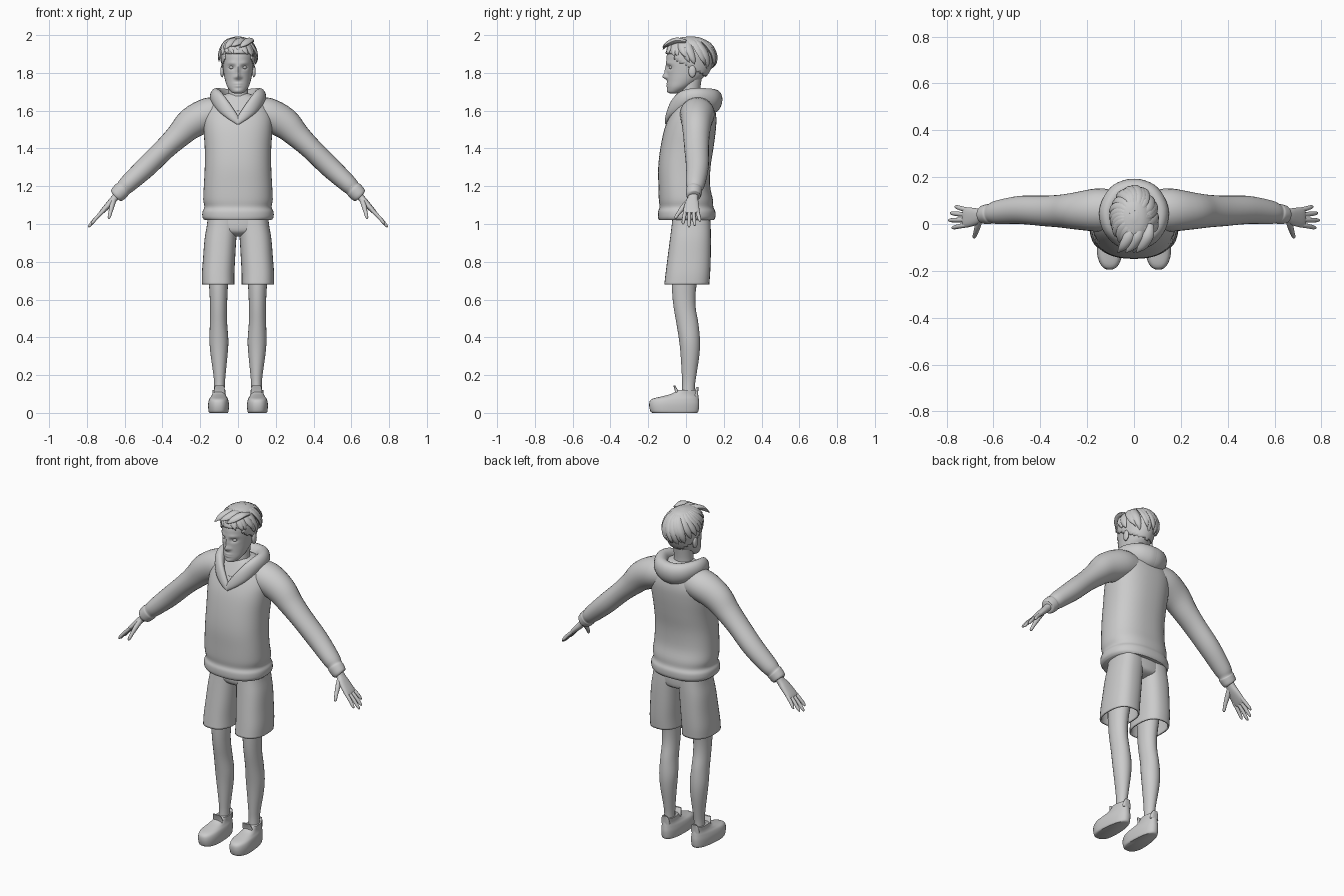
import bpy, bmesh, math, random
from mathutils import Vector

random.seed(4)
grey = bpy.data.materials.new("plain_grey")
grey.diffuse_color = (0.6, 0.6, 0.6, 1)


def spline(rows, k):
    """Smoothly interpolate rows of numbers, k steps per span."""
    p = [rows[0]] + list(rows) + [rows[-1]]
    out = []
    for i in range(1, len(p) - 2):
        for s in range(k):
            t = s / k
            out.append([0.5 * (2 * b + (c - a) * t + (2 * a - 5 * b + 4 * c - d) * t * t
                               + (3 * b - a - 3 * c + d) * t ** 3)
                        for a, b, c, d in zip(p[i - 1], p[i], p[i + 1], p[i + 2])])
    return out + [list(rows[-1])]


def tube(name, rows, n=24, k=4, axis=None, e=2.0, warp=None, mirror=False,
         caps=True, keep=None, wall=0, angle=50):
    """Loft rings (x, y, z, a, b); level rings unless a width axis is given."""
    pts = spline(rows, k)
    bm = bmesh.new()
    rings = []
    for i, (x, y, z, a, b) in enumerate(pts):
        u, v = Vector((1, 0, 0)), Vector((0, 1, 0))
        if axis is not None:
            t = Vector(pts[min(i + 1, len(pts) - 1)][:3]) - Vector(pts[max(i - 1, 0)][:3])
            t.normalize()
            u = Vector(axis)
            u = (u - t * u.dot(t)).normalized()
            v = t.cross(u)
        ring = []
        for j in range(n):
            w = 2 * math.pi * j / n
            c, s = math.cos(w), math.sin(w)
            c = math.copysign(abs(c) ** (2 / e), c)
            s = math.copysign(abs(s) ** (2 / e), s)
            co = Vector((x, y, z)) + u * (a * c) + v * (b * s)
            ring.append(bm.verts.new(warp(co) if warp else co))
        rings.append(ring)
    for r, q in zip(rings, rings[1:]):
        for j in range(n):
            bm.faces.new((r[j], r[(j + 1) % n], q[(j + 1) % n], q[j]))
    if caps:
        bm.faces.new(rings[0][::-1])
        bm.faces.new(rings[-1])
    bmesh.ops.recalc_face_normals(bm, faces=bm.faces)
    if keep:
        bmesh.ops.delete(bm, geom=[f for f in bm.faces if not keep(f.calc_center_median())],
                         context='FACES')
    return finish(name, bm, mirror, wall, angle)


def finish(name, bm, mirror=False, wall=0, angle=50):
    me = bpy.data.meshes.new(name)
    bm.to_mesh(me)
    bm.free()
    me.materials.append(grey)
    me.shade_smooth()
    me.set_sharp_from_angle(angle=math.radians(angle))
    ob = bpy.data.objects.new(name, me)
    bpy.context.collection.objects.link(ob)
    if wall:
        ob.modifiers.new("wall", 'SOLIDIFY').thickness = wall
    if mirror:
        ob.modifiers.new("mirror", 'MIRROR').use_clip = False
    return ob


def ball(name, loc, size, mirror=True):
    bm = bmesh.new()
    bmesh.ops.create_uvsphere(bm, u_segments=16, v_segments=10, radius=1)
    for v in bm.verts:
        v.co = Vector([v.co[i] * size[i] + loc[i] for i in range(3)])
    return finish(name, bm, mirror)


def prof(rows):
    """(centre x, z, half width, front y, back y) -> ring rows."""
    return [(x, (f + b) / 2, z, h, (b - f) / 2) for x, z, h, f, b in rows]


# Hoodie body with ribbed hem
tube("hoodie_body", prof([
    (0, 1.02, .176, -.142, .148), (0, 1.035, .188, -.148, .155), (0, 1.065, .188, -.148, .155),
    (0, 1.09, .178, -.140, .145), (0, 1.13, .184, -.144, .142), (0, 1.2, .181, -.146, .128),
    (0, 1.3, .176, -.147, .130), (0, 1.4, .176, -.136, .145), (0, 1.5, .182, -.115, .158),
    (0, 1.57, .180, -.088, .160), (0, 1.63, .150, -.058, .145), (0, 1.67, .105, -.035, .12),
    (0, 1.69, .06, -.02, .09)]), n=48, e=2.4)

# Sleeves and cuffs
Y = (0, 1, 0)
tube("sleeve", [
    (.06, .06, 1.59, .08, .075), (.15, .06, 1.582, .092, .088), (.245, .056, 1.535, .08, .083),
    (.315, .055, 1.468, .07, .067), (.386, .056, 1.40, .065, .058), (.486, .06, 1.302, .06, .056),
    (.58, .05, 1.215, .051, .048), (.608, .045, 1.187, .042, .042), (.618, .043, 1.177, .043, .045),
    (.642, .04, 1.152, .039, .041), (.648, .04, 1.146, .03, .03)], axis=Y, mirror=True)

# Hood lying around the neck
tube("hood", [
    (-.006, -.102, 1.535, .014, .010), (.03, -.093, 1.572, .026, .015), (.075, -.064, 1.62, .038, .022),
    (.108, -.01, 1.662, .045, .03), (.112, .06, 1.672, .048, .036), (.075, .122, 1.66, .058, .042),
    (.03, .143, 1.65, .064, .045), (0, .146, 1.648, .065, .045), (-.01, .146, 1.648, .065, .045)],
    axis=(0, .25, 1), mirror=True)

# Neck and shirt collar
tube("neck", [(0, .035, 1.58, .07, .065), (0, .025, 1.65, .058, .055), (0, .022, 1.70, .053, .052),
              (0, .03, 1.78, .055, .055)])
tube("shirt_collar", [(0, .01, 1.60, .085, .085), (0, .018, 1.635, .072, .07),
                      (0, .022, 1.658, .062, .06)], caps=False, wall=.006)

# Head with nose, brow, socket, lip and chin relief
BUMPS = [(0, 1.780, .012, .014, .022), (0, 1.808, .009, .028, .012), (0, 1.705, .02, .012, .004),
         (.035, 1.852, .022, .010, .005), (.033, 1.829, .017, .012, -.011),
         (0, 1.743, .02, .005, .005), (0, 1.730, .017, .006, .005), (.016, 1.776, .007, .008, .006)]


def face(co):
    if co.y < -.03:
        co.y -= sum(m * math.exp(-((abs(co.x) - x) / sx) ** 2 - ((co.z - z) / sz) ** 2)
                    for x, z, sx, sz, m in BUMPS)
    return co


skull = prof([
    (0, 1.692, .022, -.086, -.045), (0, 1.70, .037, -.096, -.02), (0, 1.725, .056, -.099, .025),
    (0, 1.76, .068, -.099, .075), (0, 1.80, .076, -.1, .112), (0, 1.85, .082, -.104, .134),
    (0, 1.90, .084, -.1, .135), (0, 1.95, .07, -.075, .112), (0, 1.975, .043, -.035, .08),
    (0, 1.984, .008, .015, .035)])
tube("head", skull, n=72, k=8, warp=face)
ball("eye", (.033, -.078, 1.829), (.014, .013, .009))
ball("ear", (.084, .033, 1.808), (.010, .020, .032))

# Hair cap, cut along a hairline that drops towards the back
C = Vector((0, .025, 1.86))
tube("hair_cap", skull, n=48, k=5, wall=.008,
     warp=lambda co: C + (co - C) * 1.075,
     keep=lambda c: c.z > 1.895 - .55 * (c.y + .1) and not (abs(c.x) < .07 and c.y < -.04 and c.z < 1.9))

# Swept locks of hair
for i in range(26):
    th = 2 * math.pi * i / 26 + random.uniform(-.1, .1)
    back = (math.sin(th) + 1) / 2
    end = math.radians(14 - 50 * back + random.uniform(-8, 8))
    flick = random.uniform(1.04, 1.14)
    rows = []
    for t, w, h in ((0, .008, .004), (.3, .021, .009), (.6, .022, .010), (.85, .014, .008), (1, .001, .001)):
        el = math.radians(76) * (1 - t) + end * t
        a = th - .55 + .55 * t
        r = 1 + (flick - 1) * t * t
        rows.append((.093 * r * math.cos(el) * math.cos(a), .025 + .125 * r * math.cos(el) * math.sin(a),
                     1.885 + .105 * math.sin(el), w, h))
    tube("hair_lock", rows, n=8, k=3, axis=(-math.sin(th), math.cos(th), 0), angle=60)
# Raised front quiff
for x, z in ((-.05, 1.925), (-.015, 1.94), (.03, 1.935)):
    tube("quiff_lock", [(x + .04, .0, 1.965, .014, .01), (x + .03, -.05, 1.972, .024, .015),
                        (x + .005, -.095, 1.955, .02, .013), (x - .02, -.122, z, .002, .002)],
         n=8, axis=(1, 0, 0))

# Hands
tube("palm", [(.62, .04, 1.178, .026, .022), (.652, .037, 1.138, .027, .019),
              (.675, .032, 1.112, .036, .018), (.715, .028, 1.07, .043, .013),
              (.728, .028, 1.056, .038, .009)], axis=Y, e=2.4, mirror=True)
for y0, y1, tip in ((.060, .073, .765), (.039, .046, .785), (.018, .016, .792), (-.004, -.015, .778)):
    end = 1.07 - (tip - .71) * 1.06
    tube("finger", [(.708, y0, 1.075, .010, .010), (.5 * (.712 + tip), (y0 + y1) / 2, (1.07 + end) / 2 + .004, .010, .010),
                    (tip - .008, y1, end + .010, .008, .008), (tip, y1, end, .002, .002)],
         n=10, axis=Y, mirror=True)
tube("thumb", [(.658, .02, 1.125, .014, .016), (.668, -.012, 1.092, .013, .014),
               (.676, -.038, 1.06, .010, .010), (.682, -.054, 1.036, .008, .008),
               (.684, -.058, 1.028, .002, .002)], n=12, axis=(1, 0, 0), mirror=True)

# Shorts: open legs joined by a seat
tube("shorts_leg", prof([
    (.105, .68, .086, -.115, .123), (.105, .74, .086, -.108, .128), (.1, .82, .085, -.098, .131),
    (.093, .92, .084, -.085, .132), (.083, 1.0, .081, -.075, .13), (.078, 1.07, .08, -.07, .125)]),
    n=32, e=2.5, caps=False, wall=.008, mirror=True)
tube("shorts_seat", prof([
    (0, .935, .035, -.03, .07), (0, .95, .09, -.06, .115), (0, .98, .145, -.074, .128),
    (0, 1.07, .157, -.07, .126)]), n=32, e=2.5)

# Bare legs
tube("leg", prof([
    (.1, .05, .028, -.025, .045), (.098, .14, .028, -.02, .047), (.098, .2, .032, -.022, .055),
    (.1, .3, .044, -.028, .07), (.101, .38, .050, -.036, .074), (.103, .47, .046, -.05, .066),
    (.103, .55, .045, -.064, .052), (.103, .62, .047, -.072, .05), (.103, .70, .052, -.075, .06),
    (.1, .85, .065, -.07, .09)]), mirror=True)


# Shoes: narrow heel, broad toe, tongue and heel tab
def last(co):
    f = min(max((.07 - co.y) / .2, 0), 1)
    co.x = .098 + (co.x - .098) * (.78 + .24 * f) + .006 * f
    return co


tube("shoe", prof([
    (.098, 0, .050, -.178, .058), (.098, .01, .055, -.189, .066), (.098, .045, .057, -.195, .07),
    (.098, .072, .052, -.183, .068), (.098, .088, .044, -.125, .066), (.098, .102, .040, -.075, .064),
    (.098, .122, .040, -.045, .063)]), n=36, e=2.5, warp=last, mirror=True)
tube("shoe_tongue", [(.098, -.045, .085, .032, .012), (.098, -.05, .115, .03, .009),
                     (.098, -.062, .145, .024, .005)], n=16, e=3, mirror=True)
tube("heel_tab", [(.098, .052, .09, .026, .012), (.098, .056, .12, .022, .009),
                  (.098, .062, .138, .015, .005)], n=16, e=3, mirror=True)
